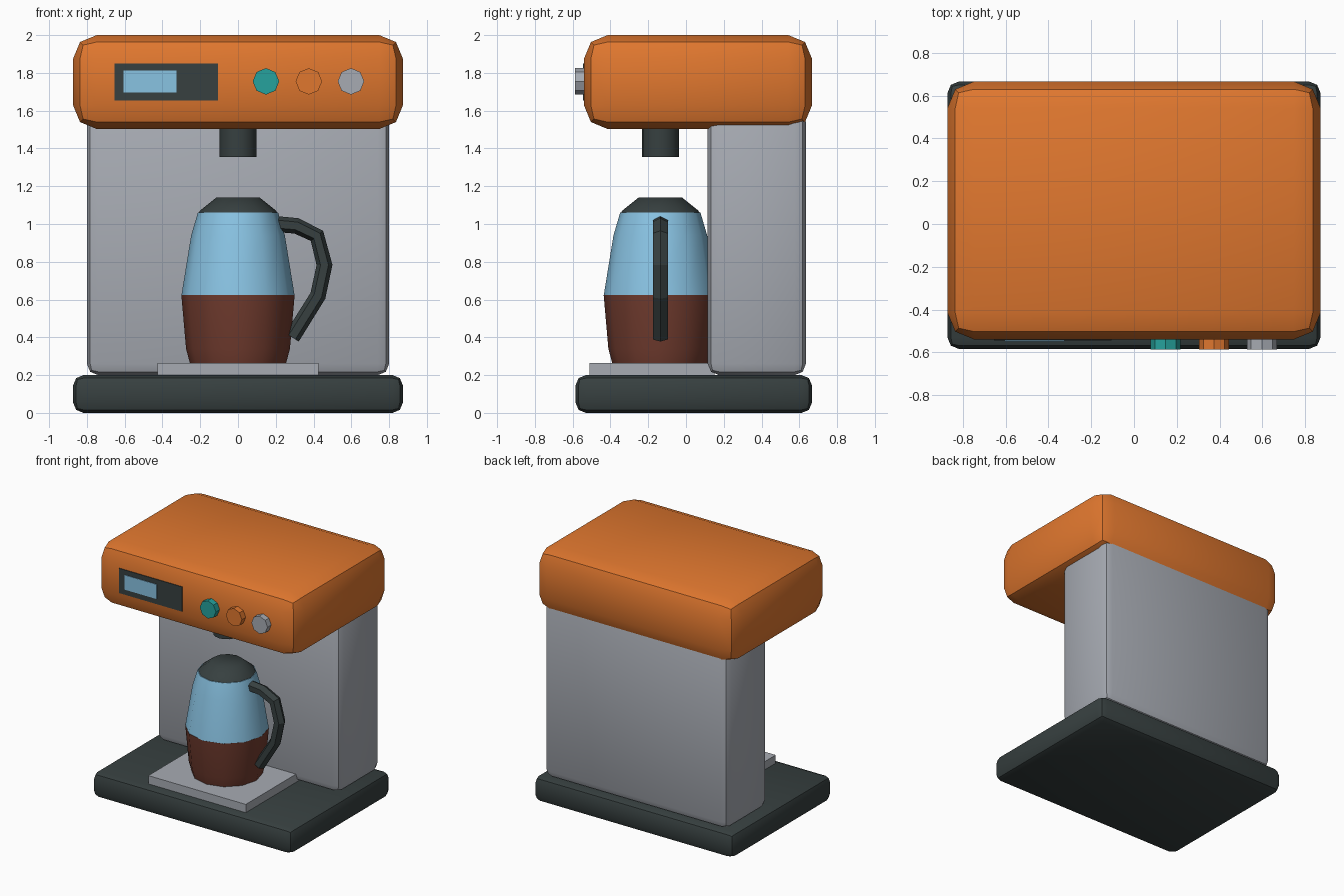
import bpy, bmesh, math
from mathutils import Vector

if "Cube" in bpy.data.objects:
    bpy.data.objects.remove(bpy.data.objects["Cube"])


def material(name, rgb):
    m = bpy.data.materials.new(name)
    m.diffuse_color = (*rgb, 1)
    m.use_nodes = True
    m.node_tree.nodes["Principled BSDF"].inputs["Base Color"].default_value = m.diffuse_color
    return m


ORANGE = material("orange", (0.745, 0.185, 0.028))
GREY = material("grey", (0.386, 0.407, 0.45))
DARK = material("charcoal", (0.038, 0.051, 0.051))
BLUE = material("glass blue", (0.25, 0.546, 0.768))
BROWN = material("coffee brown", (0.168, 0.045, 0.028))
TEAL = material("teal", (0.019, 0.362, 0.337))


def finish(bm, name, mat, smooth=True):
    bmesh.ops.recalc_face_normals(bm, faces=bm.faces)
    me = bpy.data.meshes.new(name)
    bm.to_mesh(me)
    bm.free()
    ob = bpy.data.objects.new(name, me)
    bpy.context.collection.objects.link(ob)
    me.materials.append(mat)
    if smooth:
        bpy.ops.object.select_all(action='DESELECT')
        ob.select_set(True)
        bpy.context.view_layer.objects.active = ob
        bpy.ops.object.shade_smooth_by_angle(angle=math.radians(40))
    return ob


def box(name, mat, x, y, z, bevel=0):
    """Box from (min, max) ranges with optional two-step rounded edges."""
    bm = bmesh.new()
    bmesh.ops.create_cube(bm, size=1)
    for v in bm.verts:
        v.co = [r[0] + (c + 0.5) * (r[1] - r[0]) for c, r in zip(v.co, (x, y, z))]
    if bevel:
        bmesh.ops.bevel(bm, geom=bm.edges[:], offset=bevel, segments=2,
                        profile=0.5, affect='EDGES')
    return finish(bm, name, mat, bevel > 0)


def skin(bm, rings):
    """Join rings of points into a capped tube."""
    rings = [[bm.verts.new(p) for p in ring] for ring in rings]
    n = len(rings[0])
    for a, b in zip(rings, rings[1:]):
        for i in range(n):
            j = (i + 1) % n
            bm.faces.new((a[i], a[j], b[j], b[i]))
    bm.faces.new(rings[0][::-1])
    bm.faces.new(rings[-1])


def lathe(name, mat, profile, centre, sides=12, axis='Z'):
    """Turn (radius, position) pairs around the z or y axis."""
    bm = bmesh.new()
    rings = []
    for r, h in profile:
        ring = []
        for i in range(sides):
            a = math.tau * i / sides
            u, v = r * math.cos(a), r * math.sin(a)
            ring.append(Vector(centre) + Vector((u, v, h) if axis == 'Z' else (u, h, v)))
        rings.append(ring)
    skin(bm, rings)
    return finish(bm, name, mat)


# Machine body
box("base", DARK, (-0.873, 0.873), (-0.585, 0.667), (0, 0.2), 0.055)
box("column", GREY, (-0.8, 0.8), (0.115, 0.635), (0.2, 1.6), 0.06)
box("head", ORANGE, (-0.873, 0.873), (-0.54, 0.667), (1.503, 2.0), 0.125)
box("drip_tray", GREY, (-0.425, 0.425), (-0.51, 0.15), (0.195, 0.265))

# Control panel
box("display_panel", DARK, (-0.655, -0.105), (-0.545, -0.538), (1.655, 1.85))
box("display_screen", BLUE, (-0.605, -0.325), (-0.549, -0.543), (1.697, 1.812))
for name, mat, x in (("teal_knob", TEAL, 0.148), ("orange_knob", ORANGE, 0.375),
                     ("grey_knob", GREY, 0.598)):
    lathe(name, mat, [(0.07, -0.587), (0.07, -0.53)], (x, 0, 1.755), 8, 'Y')

# Spout and jug share one centre line
CY = -0.136
lathe("spout", DARK, [(0.098, 1.355), (0.098, 1.56)], (0, CY, 0), 16)
lathe("coffee", BROWN, [(0.255, 0.265), (0.275, 0.34), (0.3, 0.625)], (0, CY, 0))
lathe("jug_glass", BLUE, [(0.299, 0.625), (0.248, 0.94), (0.212, 1.062)], (0, CY, 0))
lathe("jug_lid", DARK, [(0.208, 1.06), (0.2, 1.072), (0.115, 1.14)], (0, CY, 0))

# Jug handle: six-sided sweep along a bent path
path = [Vector((x, CY, z)) for x, z in
        ((0.2, 1.0), (0.31, 0.99), (0.418, 0.937), (0.458, 0.783),
         (0.423, 0.62), (0.286, 0.40))]
rings = []
for i, p in enumerate(path):
    into = (p - path[max(i - 1, 0)]).normalized()
    out = (path[min(i + 1, len(path) - 1)] - p).normalized()
    t = (into + out).normalized()
    normal = Vector((-t.z, 0, t.x))
    rings.append([p + 0.042 * (normal * math.cos(math.tau * k / 6)
                               + Vector((0, 1.1, 0)) * math.sin(math.tau * k / 6))
                  for k in range(6)])
bm = bmesh.new()
skin(bm, rings)
finish(bm, "jug_handle", DARK, False)
